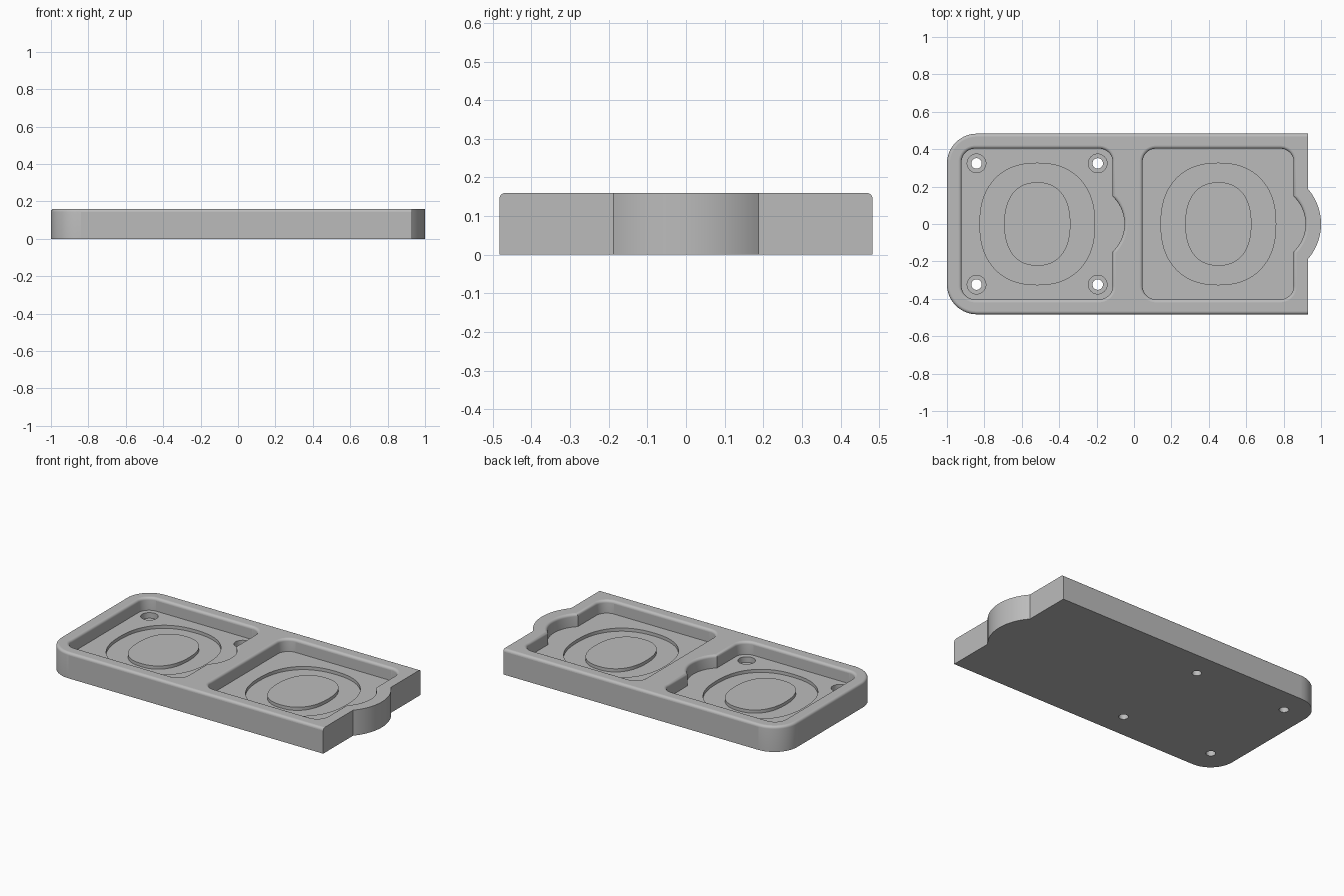
import bpy, bmesh, math

if "Cube" in bpy.data.objects:
    bpy.data.objects.remove(bpy.data.objects["Cube"])

H = 0.16        # tray height
FLOOR = 0.08    # pocket floor level
GROOVE = 0.06   # ring groove floor level
FIL = 0.016     # edge rounding
PITCH = 0.968   # distance between the two pockets
STEPS = [math.radians(90 * i / 5) for i in range(6)]


def arc(cx, cy, r, a0, a1, n):
    return [(cx + r * math.cos(math.radians(a0 + (a1 - a0) * i / n)),
             cy + r * math.sin(math.radians(a0 + (a1 - a0) * i / n))) for i in range(n + 1)]


def outline(x0, x1, h, r, r_right, bump_x, bump_r):
    """Rounded rectangle with a round thumb bulge on its right side."""
    a = math.degrees(math.acos((x1 - bump_x) / bump_r))
    pts = arc(x0 + r, -h + r, r, 180, 270, 14)
    pts += arc(x1 - r_right, -h + r_right, r_right, 270, 360, 14) if r_right else [(x1, -h)]
    pts += arc(bump_x, 0, bump_r, -a, a, 28)
    pts += arc(x1 - r_right, h - r_right, r_right, 0, 90, 14) if r_right else [(x1, h)]
    return pts + arc(x0 + r, h - r, r, 90, 180, 14)


def oval(cx, a, b, n=72, e=2.3):
    pts = []
    for i in range(n):
        t = 2 * math.pi * i / n
        c, s = math.cos(t), math.sin(t)
        pts.append((cx + a * math.copysign(abs(c) ** (2 / e), c),
                    b * math.copysign(abs(s) ** (2 / e), s)))
    return pts


def loft(name, rings, closed=False):
    """Skin a list of (outline, z) rings; cap the ends or close into a ring."""
    bm = bmesh.new()
    vs = [[bm.verts.new((x, y, z)) for x, y in pts] for pts, z in rings]
    n = len(vs[0])
    pairs = list(zip(vs, vs[1:])) + ([(vs[-1], vs[0])] if closed else [])
    for lo, hi in pairs:
        for i in range(n):
            j = (i + 1) % n
            bm.faces.new((lo[i], lo[j], hi[j], hi[i]))
    if not closed:
        bm.faces.new(vs[0][::-1])
        bm.faces.new(vs[-1])
    bmesh.ops.recalc_face_normals(bm, faces=bm.faces)
    me = bpy.data.meshes.new(name)
    bm.to_mesh(me)
    bm.free()
    ob = bpy.data.objects.new(name, me)
    bpy.context.collection.objects.link(ob)
    return ob


# tray body: rounded at the left end, flat right end with bulge
def body(d):
    return outline(-1, 0.93, 0.483 - d, 0.16 - d, 0, 0.715, 0.285)


def body_ring(d):
    return [(x + d * (1 if x < -0.8 else 0), y) for x, y in body(d)]


rings = [(body_ring(0), 0)]
rings += [(body_ring(FIL * (1 - math.cos(a))), H - FIL + FIL * math.sin(a)) for a in STEPS]
tray = loft("tray", rings)
cutters = []


# pockets with rounded rims, each with an oval ring groove in its floor
def pocket(dx, d):
    return outline(-0.938 + dx + d, -0.098 + dx - d, 0.419 - d, 0.088 - d, 0.088 - d,
                   -0.253 + dx, 0.218 - d)


for dx in (0, PITCH):
    rings = [(pocket(dx, FIL), FLOOR)]
    rings += [(pocket(dx, FIL * math.cos(a)), H - FIL + FIL * math.sin(a)) for a in STEPS]
    rings.append((pocket(dx, 0), H + 0.05))
    cutters.append(loft("pocket_cutter", rings))
    cx = -0.517 + dx
    outer, inner = oval(cx, 0.307, 0.325), oval(cx, 0.177, 0.223)
    top = FLOOR + 0.03
    cutters.append(loft("groove_cutter", [(outer, GROOVE), (outer, top), (inner, top),
                                          (inner, GROOVE)], closed=True))

# four counterbored screw holes in the left pocket
for x in (-0.842, -0.194):
    for y in (-0.324, 0.324):
        for r, z in ((0.05, 0.045), (0.028, -0.05)):
            c = arc(x, y, r, 0, 360, 32)[:-1]
            cutters.append(loft("hole_cutter", [(c, z), (c, FLOOR + 0.025)]))

bpy.context.view_layer.objects.active = tray
tray.select_set(True)
for c in cutters:
    c.hide_render = True
    m = tray.modifiers.new("cut", 'BOOLEAN')
    m.operation, m.solver, m.object = 'DIFFERENCE', 'EXACT', c
    bpy.ops.object.modifier_apply(modifier=m.name)
    bpy.data.objects.remove(c)

# smooth curves, flat large faces
bpy.ops.object.shade_smooth_by_angle(angle=math.radians(30))
for p in tray.data.polygons:
    if abs(p.normal.z) > 0.995 or p.area > 0.03:
        p.use_smooth = False

grey = bpy.data.materials.new("light grey")
grey.diffuse_color = (0.5, 0.5, 0.5, 1)
grey.use_nodes = True
grey.node_tree.nodes["Principled BSDF"].inputs["Base Color"].default_value = grey.diffuse_color
tray.data.materials.clear()
tray.data.materials.append(grey)
for p in tray.data.polygons:
    p.material_index = 0
